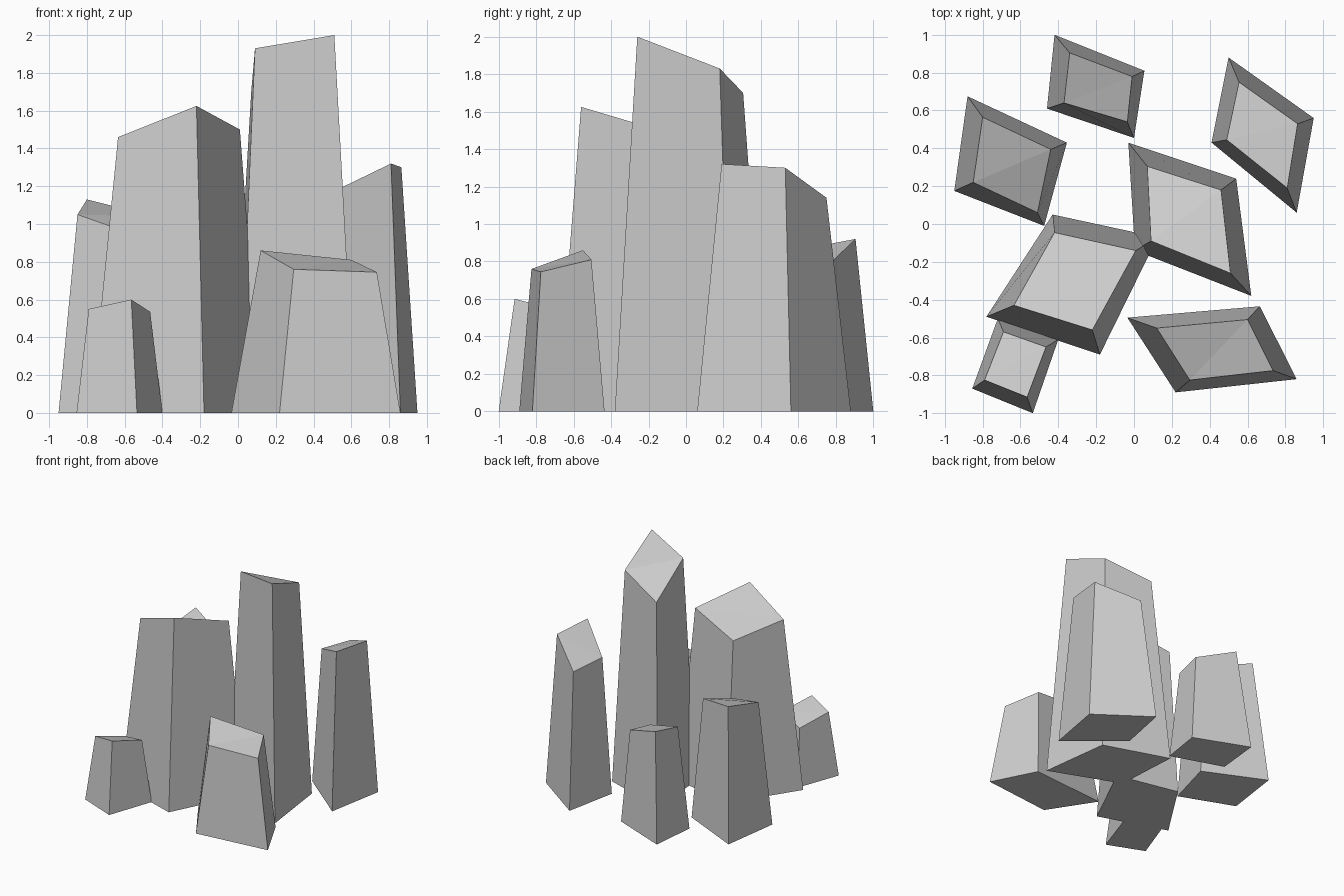
import bpy
import bmesh


def crystal(name, base, top):
    """Tapered four-sided shard: base (x, y) corners, slanted top (x, y, z) corners."""
    bm = bmesh.new()
    b = [bm.verts.new((x, y, 0)) for x, y in base]
    t = [bm.verts.new(p) for p in top]
    bm.faces.new(b)
    for i in range(4):
        j = (i + 1) % 4
        bm.faces.new((b[i], b[j], t[j], t[i]))
    # Slanted tip, folded along one diagonal
    bm.faces.new((t[0], t[1], t[3]))
    bm.faces.new((t[1], t[2], t[3]))
    bmesh.ops.recalc_face_normals(bm, faces=bm.faces)
    mesh = bpy.data.meshes.new(name)
    bm.to_mesh(mesh)
    bm.free()
    obj = bpy.data.objects.new(name, mesh)
    bpy.context.collection.objects.link(obj)
    return obj


# Corners run clockwise from the back-left one, seen from above
# Tallest shard, centre
crystal("tallest_crystal",
        [(-.03, .43), (.54, .24), (.62, -.38), (.005, -.14)],
        [(.07, .305, 1.70), (.46, .18, 1.83), (.51, -.26, 2.0), (.09, -.09, 1.93)])

# Wide shard, front left of centre
crystal("wide_crystal",
        [(-.43, .05), (.125, -.07), (-.18, -.69), (-.78, -.49)],
        [(-.42, -.045, 1.365), (.01, -.14, 1.50), (-.22, -.56, 1.625), (-.635, -.43, 1.46)])

# Rear shards
crystal("back_crystal",
        [(-.42, 1.0), (.055, .81), (0, .455), (-.46, .61)],
        [(-.34, .905, .92), (-.01, .78, .80), (-.035, .54, .76), (-.37, .64, .87)])
crystal("back_right_crystal",
        [(.50, .88), (.95, .56), (.86, .06), (.41, .43)],
        [(.555, .75, 1.14), (.865, .53, 1.30), (.81, .19, 1.32), (.49, .445, 1.165)])
crystal("back_left_crystal",
        [(-.88, .675), (-.355, .43), (-.475, -.01), (-.95, .175)],
        [(-.80, .565, 1.13), (-.44, .395, 1.04), (-.51, .06, .93), (-.85, .22, 1.05)])

# Short front shards
crystal("front_right_crystal",
        [(-.035, -.495), (.665, -.435), (.86, -.82), (.22, -.89)],
        [(.12, -.55, .86), (.60, -.505, .81), (.735, -.775, .745), (.295, -.825, .76)])
crystal("front_left_crystal",
        [(-.72, -.50), (-.40, -.61), (-.535, -1.0), (-.855, -.87)],
        [(-.69, -.57, .48), (-.465, -.65, .535), (-.565, -.915, .60), (-.79, -.825, .55)])
